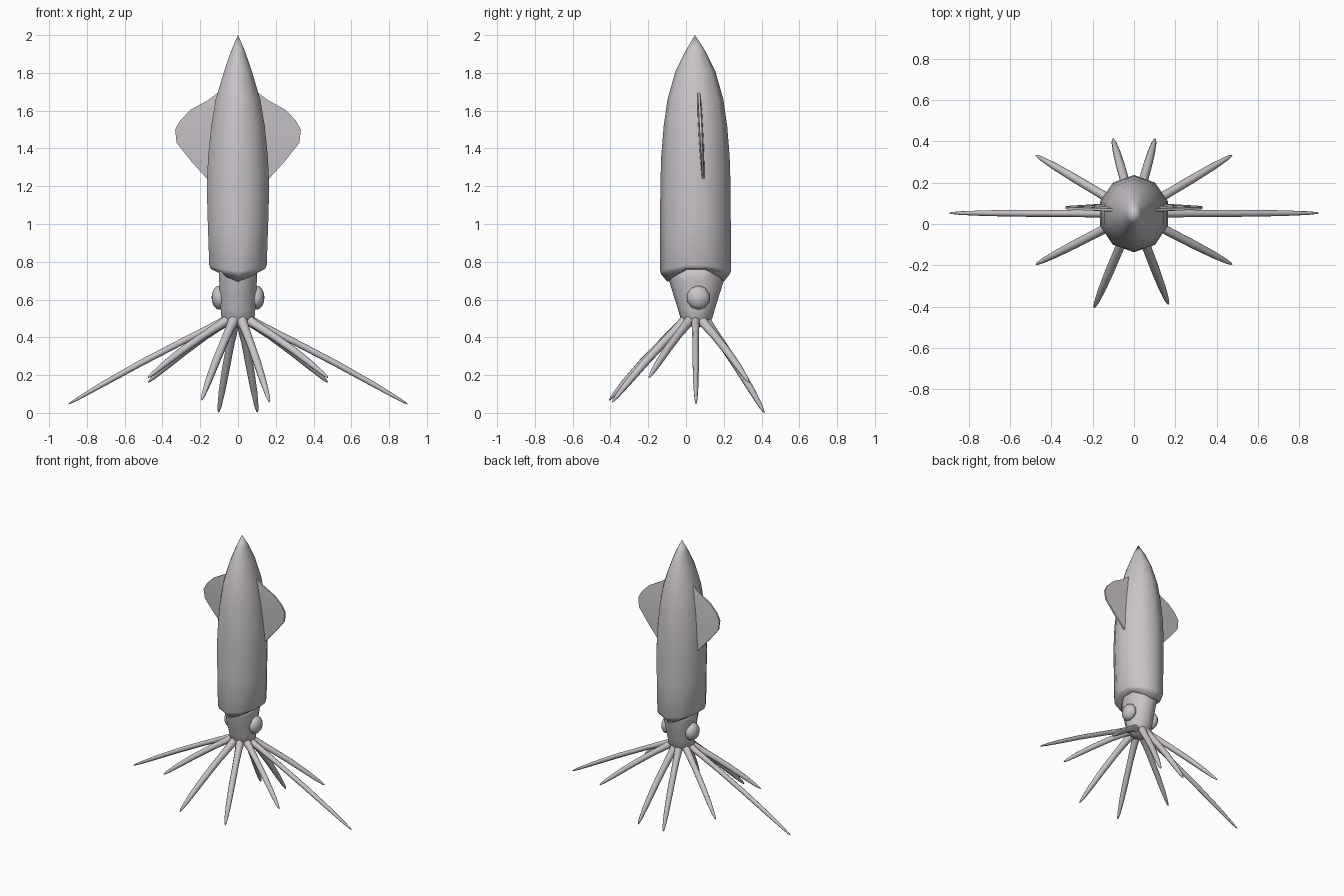
import bpy, bmesh, math
from mathutils import Vector

if "Cube" in bpy.data.objects:
    bpy.data.objects.remove(bpy.data.objects["Cube"])

CY = 0.05  # body axis in y
skin = bpy.data.materials.new("grey_skin")
skin.diffuse_color = (0.58, 0.55, 0.58, 1)
skin.use_nodes = True
skin.node_tree.nodes["Principled BSDF"].inputs["Base Color"].default_value = skin.diffuse_color


def finish(name, bm, angle=50):
    bmesh.ops.recalc_face_normals(bm, faces=bm.faces)
    me = bpy.data.meshes.new(name)
    bm.to_mesh(me)
    bm.free()
    me.materials.append(skin)
    ob = bpy.data.objects.new(name, me)
    bpy.context.collection.objects.link(ob)
    bpy.ops.object.select_all(action='DESELECT')
    ob.select_set(True)
    bpy.context.view_layer.objects.active = ob
    bpy.ops.object.shade_smooth_by_angle(angle=math.radians(angle))
    return ob


def skin_rings(bm, rings):
    """Bridge equal rings of points; single-point rings become poles."""
    vs = [[bm.verts.new(p) for p in r] for r in rings]
    for a, b in zip(vs, vs[1:]):
        n = max(len(a), len(b))
        for i in range(n):
            j = (i + 1) % n
            if len(a) == 1:
                bm.faces.new((a[0], b[i], b[j]))
            elif len(b) == 1:
                bm.faces.new((a[i], a[j], b[0]))
            else:
                bm.faces.new((a[i], a[j], b[j], b[i]))


def oval(z, rx, ry, cy=CY, drop=0.0, n=10):
    """Ring with corners at front and back; drop lowers front and back."""
    pts = []
    for i in range(n):
        a = 2 * math.pi * i / n
        pts.append((rx * math.sin(a), cy + ry * math.cos(a),
                    z - drop * math.cos(a) ** 2))
    return pts


# Mantle: pointed ten-sided body with a lip folding in towards the neck
bm = bmesh.new()
rings = [[(0, CY - 0.003, 2.0)]]
for z, rx, ry in [(1.92, .037, .050), (1.81, .077, .105), (1.66, .124, .148),
                  (1.52, .149, .168), (1.36, .166, .181), (1.2, .174, .186),
                  (1.0, .168, .187)]:
    rings.append(oval(z, rx, ry))
rings.append(oval(.785, .160, .187, drop=.035))
rings.append(oval(.765, .150, .182, drop=.03))
rings.append(oval(.765, .104, .150, drop=.07))
rings.append([(0, CY, .74)])
skin_rings(bm, rings)
finish("mantle", bm, 60)

# Head
bm = bmesh.new()
rings = [[(0, CY, .80)]]
for z, rx, ry in [(.78, .105, .155), (.70, .105, .145), (.62, .100, .120),
                  (.55, .096, .098), (.50, .092, .084), (.465, .065, .060)]:
    rings.append(oval(z, rx, ry, CY + .005))
rings.append([(0, CY, .45)])
skin_rings(bm, rings)
finish("head", bm, 80)

# Eyes: flattened bulges on both sides
for s, side in ((1, "right"), (-1, "left")):
    bm = bmesh.new()
    bmesh.ops.create_uvsphere(bm, u_segments=10, v_segments=8, radius=1)
    for v in bm.verts:
        x, y, z = v.co
        v.co = (s * (.098 + .042 * z), .065 + .062 * x, .61 + .064 * y)
    finish(side + "_eye", bm, 60)

# Fins: rounded diamond plates that thin out to the rim
outline = [(.10, 1.70), (.16, 1.655), (.25, 1.605), (.305, 1.55), (.333, 1.50),
           (.325, 1.43), (.25, 1.335), (.165, 1.24)]
for s, side in ((1, "right"), (-1, "left")):
    bm = bmesh.new()
    rings = []
    for k in (0, .45, .92, 1):
        lower, upper = [], []
        for x, z in outline:
            px = .07 + (x - .07) * k
            pz = 1.47 + (z - 1.47) * (.85 + .15 * k)
            y = .068 + (1.7 - pz) * .05
            t = .015 - .009 * k
            lower.append((s * px, y - t, pz))
            upper.append((s * px, y + t, pz))
        rings.append(lower + upper[::-1])
    skin_rings(bm, rings)
    # Close the outer rim
    bm.verts.ensure_lookup_table()
    n = len(outline)
    last = bm.verts[-2 * n:]
    for i in range(n - 1):
        bm.faces.new((last[i], last[i + 1], last[2 * n - 2 - i],
                      last[2 * n - 1 - i]))
    finish(side + "_fin", bm, 40)


def arm(name, tip, width, sag=.012, sides=8):
    """Tapering limb from the bottom of the head to a pointed tip."""
    tip = Vector(tip)
    out = Vector((tip.x, tip.y - CY, 0)).normalized()
    start = Vector((0, CY, .50)) + out * .045
    d = (tip - start).normalized()
    side = d.cross(Vector((0, 0, 1))).normalized()
    up = side.cross(d)
    bm = bmesh.new()
    rings = [[start]]
    for t, w in [(.0, 1.45), (.12, 1.15), (.3, 1), (.55, .98), (.78, .82),
                 (.93, .52), (.98, .28)]:
        c = start.lerp(tip, t) + up * sag * math.sin(math.pi * t)
        rings.append([c + (side * math.cos(a) + up * math.sin(a)) * w * width
                      for a in (2 * math.pi * i / sides for i in range(sides))])
    rings.append([tip])
    skin_rings(bm, rings)
    finish(name, bm, 70)


# Two long tentacles and eight shorter arms
for s, side in ((1, "right"), (-1, "left")):
    arm(side + "_tentacle", (s * .90, .053, .045), .017)
    arm(side + "_rear_side_arm", (s * .478, .335, .16), .021)
    arm(side + "_front_side_arm", (s * .478, -.197, .185), .021)
    arm(side + "_rear_arm", (s * .103, .415, .0), .022)
arm("right_front_arm", (.168, -.392, .055), .022)
arm("left_front_arm", (-.194, -.408, .065), .022)
